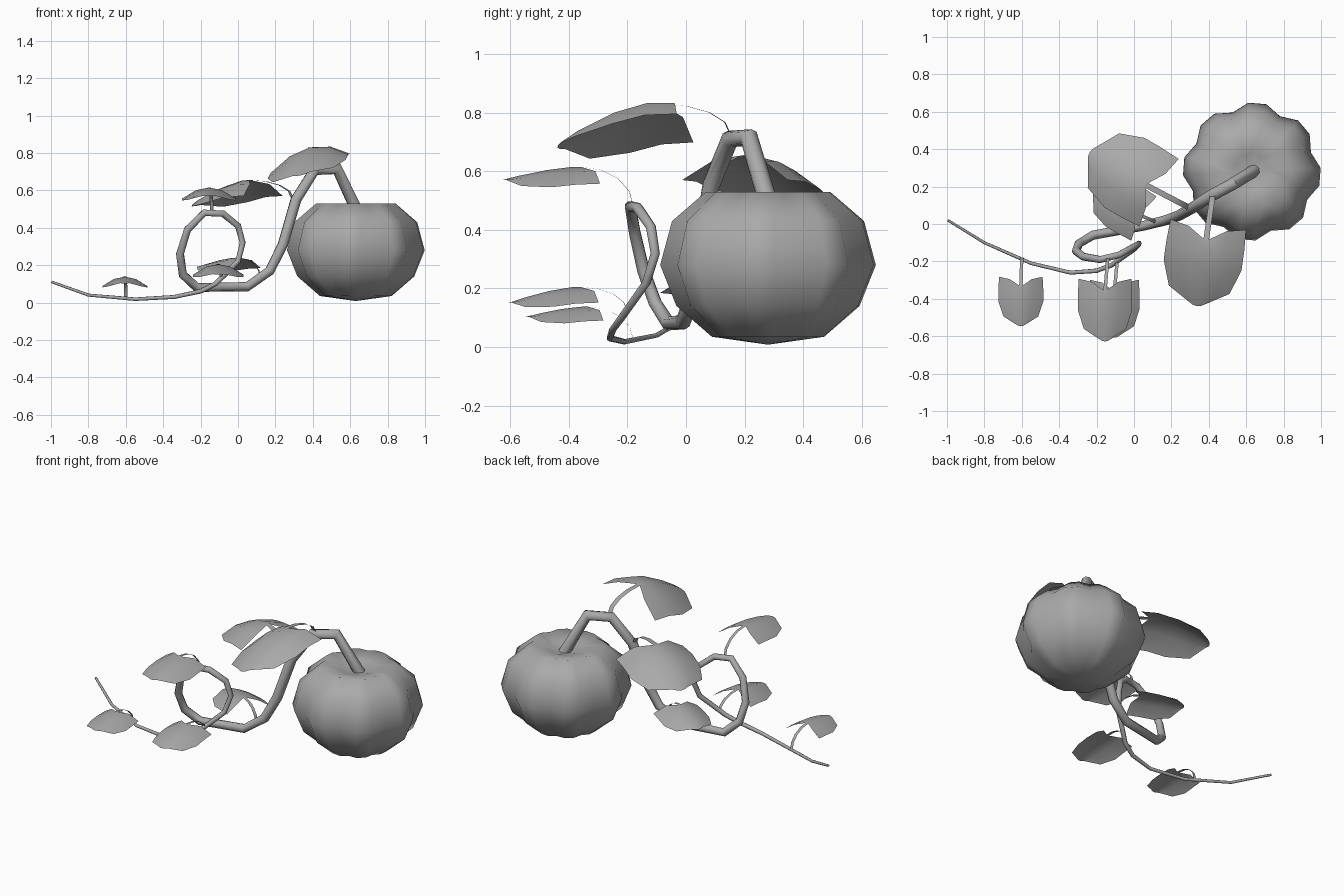
import bpy, bmesh, math
from mathutils import Vector

cube = bpy.data.objects.get("Cube")
if cube:
    bpy.data.objects.remove(cube, do_unlink=True)

grey = bpy.data.materials.new("plain grey")
grey.use_nodes = True
grey.diffuse_color = (0.4, 0.4, 0.4, 1)
grey.node_tree.nodes["Principled BSDF"].inputs["Base Color"].default_value = (0.4, 0.4, 0.4, 1)


def add_object(name, bm, sharp_angle=60):
    mesh = bpy.data.meshes.new(name)
    bmesh.ops.recalc_face_normals(bm, faces=bm.faces)
    bm.to_mesh(mesh)
    bm.free()
    mesh.materials.append(grey)
    obj = bpy.data.objects.new(name, mesh)
    bpy.context.collection.objects.link(obj)
    bpy.ops.object.select_all(action='DESELECT')
    obj.select_set(True)
    bpy.context.view_layer.objects.active = obj
    bpy.ops.object.shade_smooth_by_angle(angle=math.radians(sharp_angle))
    return obj


def bridge(bm, a, b, closed=True):
    n = len(a)
    for i in range(n if closed else n - 1):
        j = (i + 1) % n
        bm.faces.new((a[i], a[j], b[j], b[i]))


# Pumpkin: ribbed rings, with a sunken top
def build_pumpkin(center=(0.63, 0.28), lobes=8, phase=18):
    bm = bmesh.new()
    profile = [(0.19, 0.035), (0.31, 0.14), (0.365, 0.28),
               (0.325, 0.43), (0.21, 0.53), (0.1, 0.51)]
    rings = []
    for r, z in profile:
        ring = []
        for i in range(lobes * 3):
            a = math.radians(phase) + math.tau * i / (lobes * 3)
            k = 0.91 if i % 3 == 0 else 1.01
            ring.append(bm.verts.new((center[0] + r * k * math.cos(a),
                                      center[1] + r * k * math.sin(a), z)))
        rings.append(ring)
    for a, b in zip(rings, rings[1:]):
        bridge(bm, a, b)
    for ring, z in ((rings[0], 0.008), (rings[-1], 0.48)):
        pole = bm.verts.new((*center, z))
        for i, v in enumerate(ring):
            bm.faces.new((v, ring[(i + 1) % len(ring)], pole))
    add_object("pumpkin", bm)


# Vine: one tapering tube from the pumpkin through the loop to the tip
def build_vine():
    path = [(0.65, 0.29, 0.46), (0.53, 0.215, 0.715), (0.41, 0.15, 0.71),
            (0.31, 0.085, 0.55), (0.24, 0.045, 0.31), (0.17, 0.02, 0.17),
            (0.05, -0.01, 0.085), (-0.22, -0.06, 0.08), (-0.295, -0.105, 0.15),
            (-0.31, -0.145, 0.26), (-0.27, -0.175, 0.39), (-0.18, -0.19, 0.48),
            (-0.08, -0.165, 0.475), (0, -0.12, 0.41), (0.025, -0.105, 0.32),
            (0, -0.135, 0.22), (-0.12, -0.22, 0.1), (-0.2, -0.25, 0.06),
            (-0.34, -0.26, 0.03), (-0.55, -0.21, 0.018),
            (-0.8, -0.1, 0.04), (-0.995, 0.02, 0.11)]
    pts = [Vector(p) for p in path]
    last = len(pts) - 1
    bm = bmesh.new()
    rings = []
    side = Vector((0.5, -0.85, 0))
    for i, p in enumerate(pts):
        before = (p - pts[max(i - 1, 0)]).normalized()
        after = (pts[min(i + 1, last)] - p).normalized()
        t = (before + after).normalized()
        side = (side - t * side.dot(t)).normalized()
        up = t.cross(side)
        r = 0.034 - 0.027 * i / last
        rings.append([bm.verts.new(p + r * (side * math.cos(a) + up * math.sin(a)))
                      for a in (math.tau * k / 8 for k in range(8))])
    for a, b in zip(rings, rings[1:]):
        bridge(bm, a, b)
    bm.faces.new(rings[0])
    bm.faces.new(rings[-1])
    add_object("vine", bm, 50)


# Leaf: heart-shaped curved sheet, placed by the notch where the stalk meets it
def build_leaf(name, notch, heading, width, length, drop, roll):
    d = Vector((math.cos(math.radians(heading)), math.sin(math.radians(heading)), 0))
    s = Vector((-d.y, d.x, 0))
    rows = [(0.97, (0, 0.05, 0.2)), (1, (0.25, 0.27, 0.3)), (1, (0.5, 0.52, 0.54)),
            (0.78, (0.8, 0.82, 0.82)), (0.22, (0.96, 0.99, 1))]
    bm = bmesh.new()
    grid = []
    for half, along in rows:
        line = []
        for u in (-1, -0.5, 0, 0.5, 1):
            v = along[2 - round(abs(u) * 2)]
            z = -0.21 * width * (u * half) ** 2 + roll * u * half
            z -= drop * max(0, (v - 0.25) / 0.75) ** 1.5
            p = Vector(notch) + d * length * (v - 0.2) + s * u * half * width / 2
            line.append(bm.verts.new(p + Vector((0, 0, z))))
        grid.append(line)
    for a, b in zip(grid, grid[1:]):
        bridge(bm, a, b, closed=False)
    add_object(name, bm)


# Stalk: flat ribbon that rises from the vine and bends over to the leaf
def build_stalk(name, start, end, width):
    start, end = Vector(start), Vector(end)
    run = end - start
    flat = Vector((run.x, run.y, 0))
    side = Vector((-run.y, run.x, 0)).normalized() * width / 2
    bm = bmesh.new()
    pairs = []
    for k in range(5):
        a = math.pi / 2 * k / 4
        p = start + flat * (1 - math.cos(a)) + Vector((0, 0, run.z * math.sin(a)))
        pairs.append([bm.verts.new(p - side), bm.verts.new(p + side)])
    for a, b in zip(pairs, pairs[1:]):
        bridge(bm, a, b, closed=False)
    add_object(name, bm)


build_pumpkin()
build_vine()

# name, stalk root, leaf notch, heading, width, length, tip drop, roll
leaves = [
    ("upper_front", (0.42, 0.15, 0.73), (0.385, -0.09, 0.83), 262, 0.42, 0.44, 0.15, 0.05),
    ("upper_back", (0.29, 0.09, 0.56), (0.06, 0.21, 0.655), 150, 0.43, 0.43, 0.14, 0),
    ("loop_top", (-0.14, -0.18, 0.48), (-0.155, -0.36, 0.615), 270, 0.29, 0.335, 0.045, 0),
    ("loop_lower", (-0.09, -0.2, 0.12), (-0.105, -0.36, 0.205), 270, 0.27, 0.31, 0.055, 0),
    ("inner_back", (0.12, 0.01, 0.13), (0, 0.06, 0.24), 150, 0.28, 0.31, 0.05, 0),
    ("tail", (-0.6, -0.18, 0.025), (-0.605, -0.335, 0.138), 270, 0.24, 0.265, 0.035, 0),
]
for name, root, notch, heading, width, length, drop, roll in leaves:
    build_leaf(name + "_leaf", notch, heading, width, length, drop, roll)
    build_stalk(name + "_stalk", root, notch, 0.03 if width > 0.4 else 0.018)
